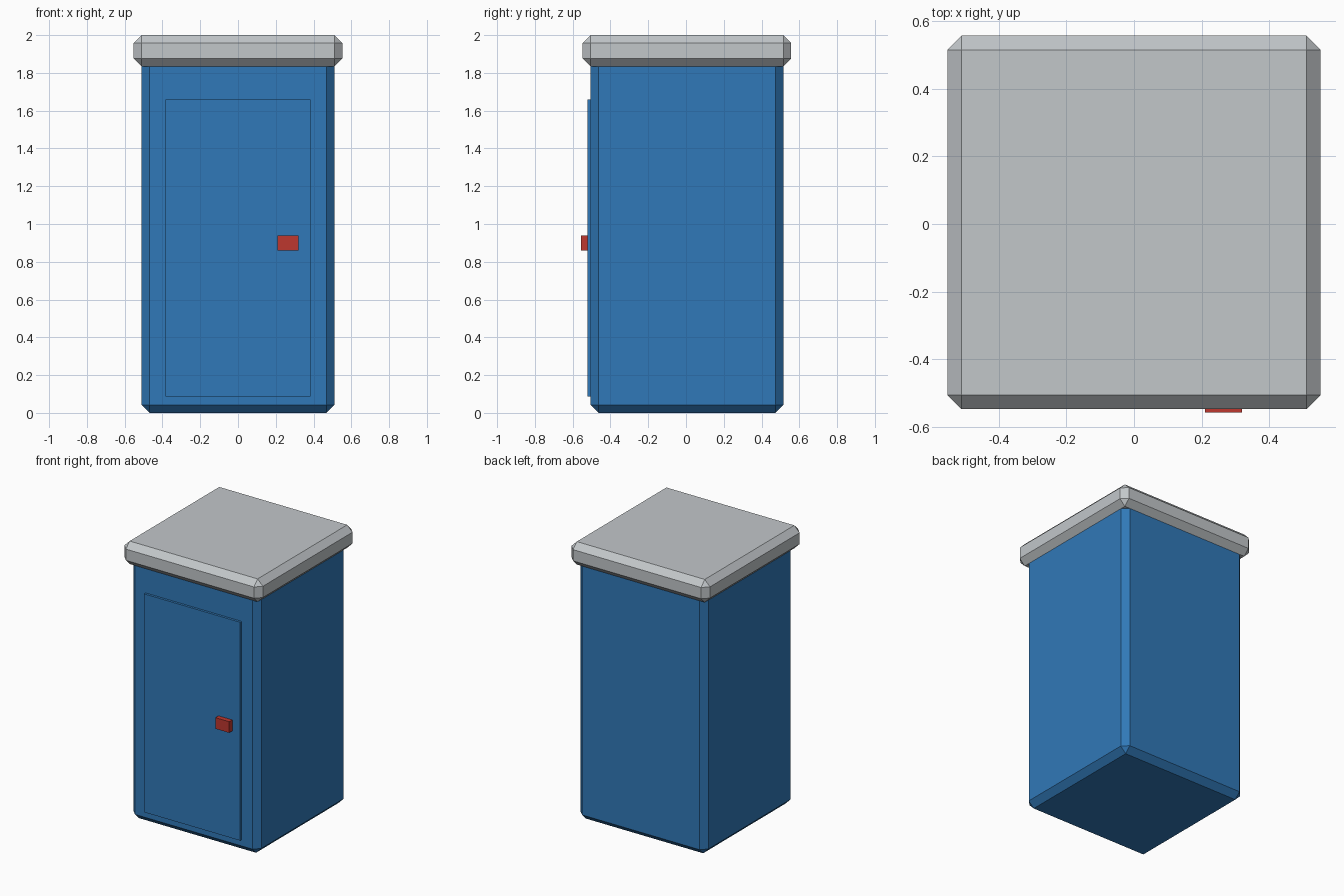
import bpy
import bmesh
from mathutils import Vector

cube = bpy.data.objects.get("Cube")
if cube:
    bpy.data.objects.remove(cube, do_unlink=True)


def material(name, rgb):
    mat = bpy.data.materials.new(name)
    mat.use_nodes = True
    colour = (*rgb, 1.0)
    mat.diffuse_color = colour
    mat.node_tree.nodes["Principled BSDF"].inputs["Base Color"].default_value = colour
    return mat


def box(name, low, high, mat, chamfer=0.0):
    """Flat-shaded box between two corners, with optional chamfered edges."""
    low, high = Vector(low), Vector(high)
    size, centre = high - low, (low + high) / 2
    bm = bmesh.new()
    bmesh.ops.create_cube(bm, size=1)
    bmesh.ops.scale(bm, vec=size, verts=bm.verts)
    if chamfer:
        bmesh.ops.bevel(bm, geom=bm.edges[:], offset=chamfer, segments=1,
                        profile=0.5, affect='EDGES')
    mesh = bpy.data.meshes.new(name)
    bm.to_mesh(mesh)
    bm.free()
    mesh.materials.append(mat)
    obj = bpy.data.objects.new(name, mesh)
    obj.location = centre
    bpy.context.collection.objects.link(obj)
    return obj


blue = material("cabin blue", (0.03, 0.19, 0.48))
grey = material("roof grey", (0.54, 0.57, 0.59))
red = material("handle red", (0.51, 0.038, 0.028))

# Cabin and overhanging roof
mid = 0.005
body, eave = 0.51, 0.552
box("cabin", (-body, mid - body, 0), (body, mid + body, 1.88), blue, 0.042)
box("roof", (-eave, mid - eave, 1.835), (eave, mid + eave, 2), grey, 0.042)

# Door panel and its handle on the front
box("door", (-0.383, -0.522, 0.087), (0.383, -0.49, 1.66), blue)
box("door_handle", (0.21, -0.557, 0.86), (0.32, -0.515, 0.94), red)
